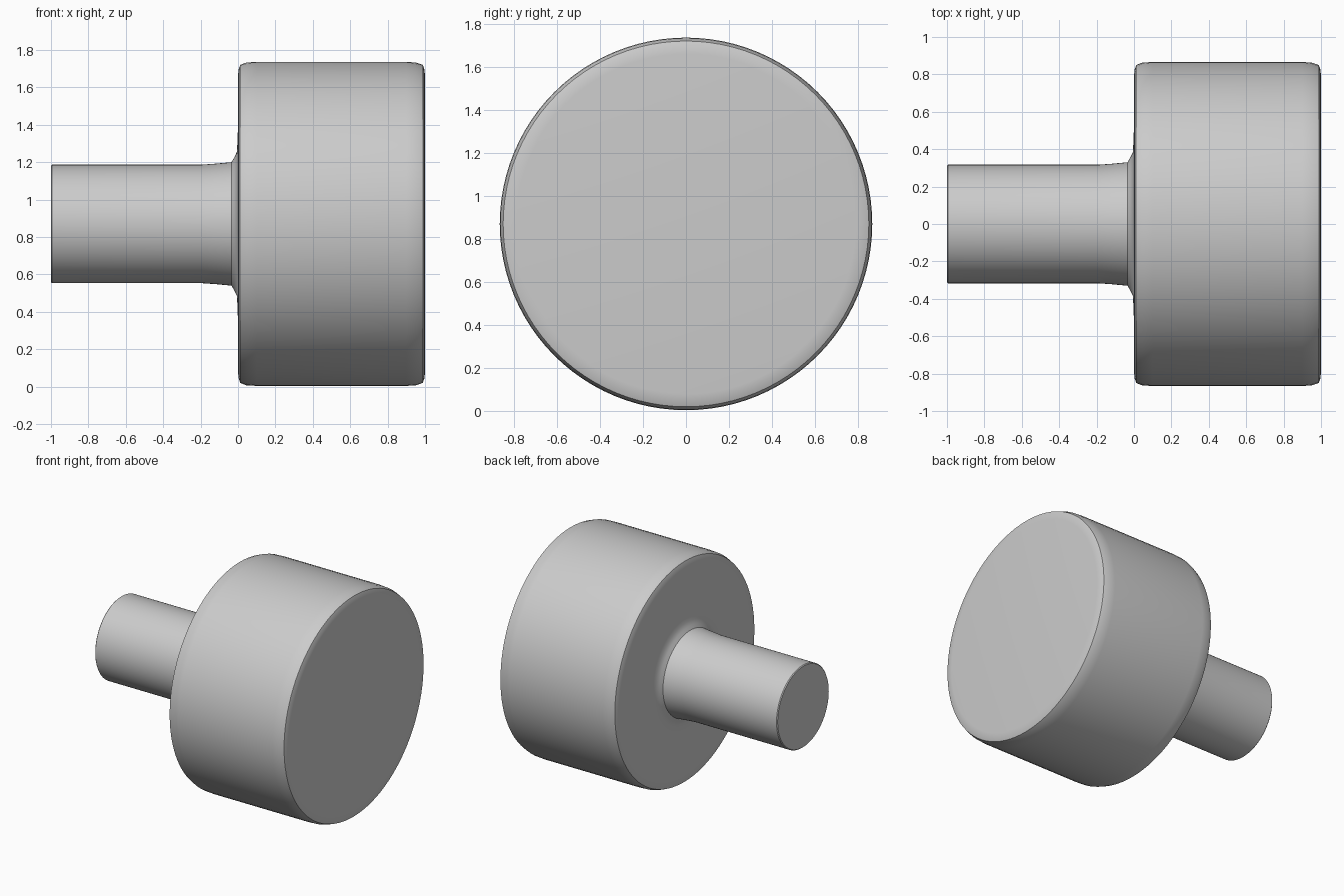
import bpy, bmesh, math

if "Cube" in bpy.data.objects:
    bpy.data.objects.remove(bpy.data.objects["Cube"])

CENTRE_Z = 0.87
SIDES = 96

# Lathe profile: (position along x, radius)
profile = [
    (-1.0, 0.311), (-0.994, 0.317),                      # stem end
    (-0.19, 0.317), (-0.12, 0.322), (-0.035, 0.33),      # stem
    (-0.02, 0.355), (-0.006, 0.385), (-0.003, 0.44), (0.0, 0.53),  # fillet
    (0.0, 0.79), (0.003, 0.825), (0.012, 0.85), (0.045, 0.863),  # inner rim
    (0.1, 0.866), (0.9, 0.866),                          # head wall
    (0.95, 0.863), (0.988, 0.85), (0.997, 0.825), (1.0, 0.79),  # outer rim
]


def lathe_x(name, points):
    bm = bmesh.new()
    rings = []
    for x, r in points:
        rings.append([bm.verts.new((x, r * math.cos(a), r * math.sin(a)))
                      for a in (2 * math.pi * i / SIDES for i in range(SIDES))])
    for a, b in zip(rings, rings[1:]):
        for i in range(SIDES):
            j = (i + 1) % SIDES
            bm.faces.new((a[i], a[j], b[j], b[i]))
    bm.faces.new(rings[0])
    bm.faces.new(rings[-1])
    bmesh.ops.recalc_face_normals(bm, faces=bm.faces)
    mesh = bpy.data.meshes.new(name)
    bm.to_mesh(mesh)
    bm.free()
    obj = bpy.data.objects.new(name, mesh)
    bpy.context.collection.objects.link(obj)
    return obj


# Round knob: stem and head turned as one piece
knob = lathe_x("round_knob", profile)
knob.location.z = CENTRE_Z
bpy.context.view_layer.objects.active = knob
knob.select_set(True)
bpy.ops.object.shade_smooth_by_angle(angle=math.radians(40))
